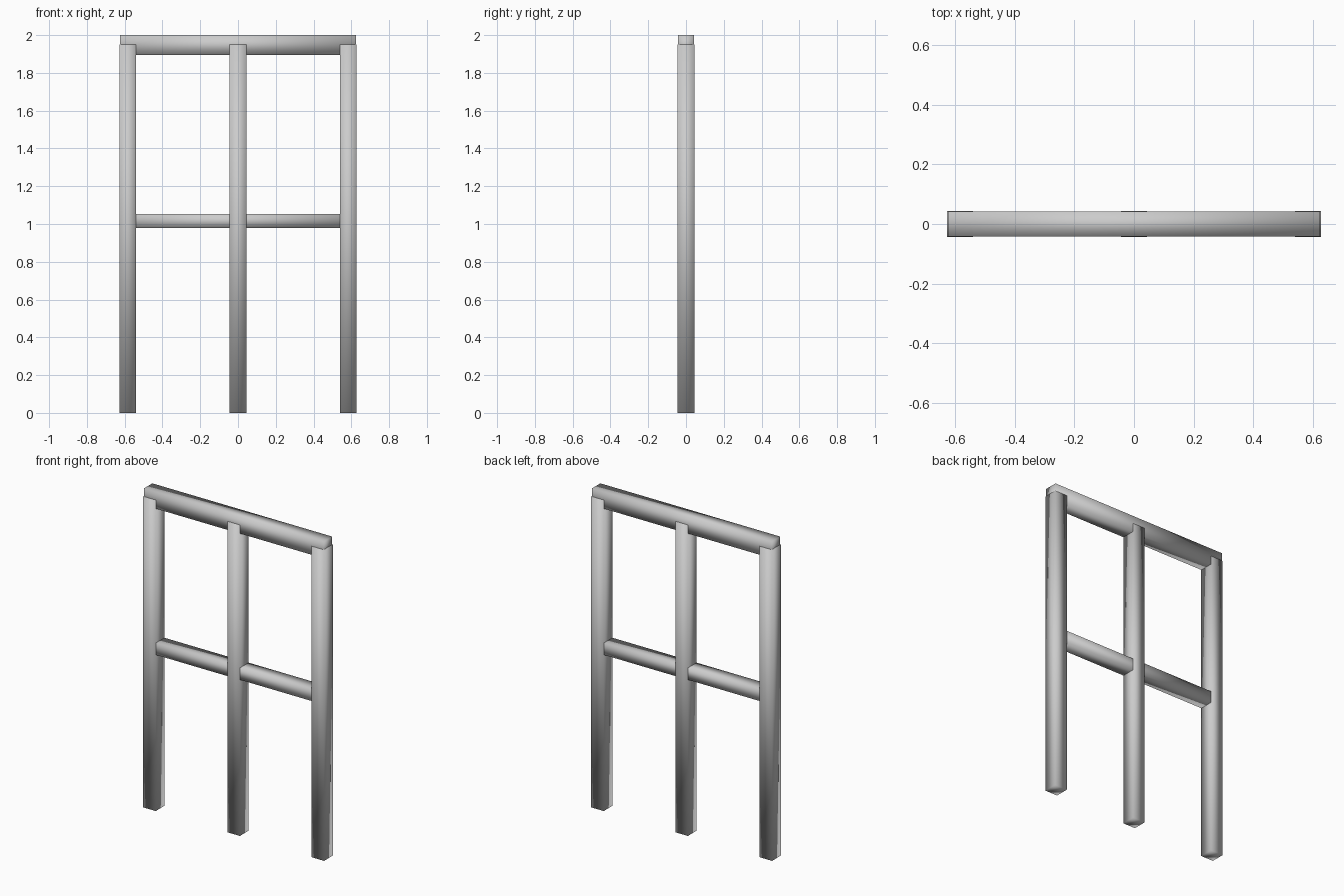
import bpy

if "Cube" in bpy.data.objects:
    bpy.data.objects.remove(bpy.data.objects["Cube"])


def box(name, x, z, half_depth):
    """Smooth-shaded timber spanning x and z ranges, centred on y = 0."""
    bpy.ops.mesh.primitive_cube_add(
        size=1, location=((x[0] + x[1]) / 2, 0, (z[0] + z[1]) / 2))
    ob = bpy.context.object
    ob.name = name
    ob.scale = (x[1] - x[0], 2 * half_depth, z[1] - z[0])
    bpy.ops.object.transform_apply(location=False, rotation=False, scale=True)
    bpy.ops.object.shade_smooth()
    return ob


POST = 0.0437  # half width of a post

# Three upright posts
for name, cx in (("left_post", -0.584), ("middle_post", 0), ("right_post", 0.584)):
    box(name, (cx - POST, cx + POST), (0, 1.95), POST)

# Top beam, set a hair inside the post faces
box("top_beam", (-0.624, 0.624), (1.896, 2.0), 0.0425)

# Middle rail running through the posts
box("middle_rail", (-0.58, 0.58), (0.979, 1.054), 0.0425)
